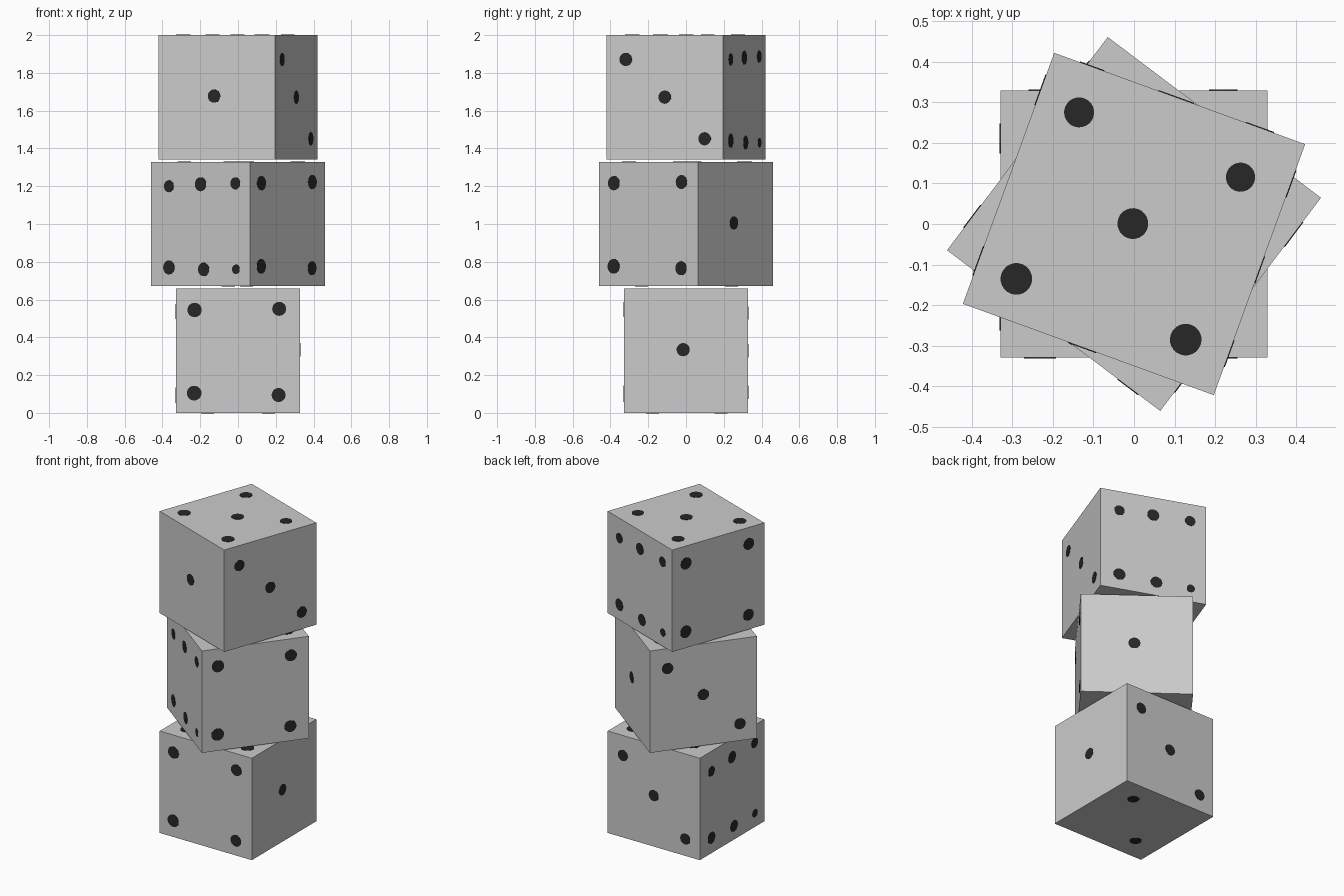
import bpy, bmesh, math
from mathutils import Matrix, Vector

if "Cube" in bpy.data.objects:
    bpy.data.objects.remove(bpy.data.objects["Cube"])

H = 0.3287          # half the edge of a die
PLATE = 0.002       # pip thickness above the face


def material(name, value):
    m = bpy.data.materials.new(name)
    m.diffuse_color = (value, value, value, 1)
    m.use_nodes = True
    m.node_tree.nodes["Principled BSDF"].inputs["Base Color"].default_value = m.diffuse_color
    return m


grey = material("light_grey", 0.6)
black = material("pip_black", 0.02)

# Each face: right vector, up vector, pips as (right, up, radius)
X, Y, Z = Vector((1, 0, 0)), Vector((0, 1, 0)), Vector((0, 0, 1))
FACES = [
    # front: one
    (X, Z, [(-.015, .006, .035)]),
    # right: three
    (Y, Z, [(-.22, .20, .035), (0, 0, .035), (.225, -.22, .035)]),
    # back: six
    (-X, Z, [(-.21, .20, .032), (0, .21, .037), (.23, .215, .032),
             (-.21, -.23, .037), (.02, -.24, .036), (.234, -.24, .025)]),
    # left: four
    (-Y, Z, [(-.23, .216, .038), (.218, .222, .037),
             (-.232, -.224, .039), (.215, -.234, .037)]),
    # top: five
    (X, Y, [(-.221, .212, .037), (.207, .198, .036), (-.003, 0, .038),
            (-.226, -.226, .039), (.217, -.224, .039)]),
    # bottom: two
    (X, -Y, [(.186, .161, .035), (-.178, -.162, .035)]),
]


def mesh_from(bm, name, mat):
    me = bpy.data.meshes.new(name)
    bm.to_mesh(me)
    bm.free()
    me.materials.append(mat)
    return me


# Die body
bm = bmesh.new()
bmesh.ops.create_cube(bm, size=2 * H)
body_mesh = mesh_from(bm, "die_body", grey)

# Pips: thin round plates half sunk into every face
bm = bmesh.new()
for right, up, pips in FACES:
    n = right.cross(up)
    rot = Matrix((right, up, n)).transposed().to_4x4()
    for u, v, r in pips:
        place = Matrix.Translation(right * u + up * v + n * H) @ rot
        bmesh.ops.create_cone(bm, cap_ends=True, segments=24, radius1=r,
                              radius2=r, depth=2 * PLATE, matrix=place)
pip_mesh = mesh_from(bm, "die_pips", black)

# Stack of three dice, each turned about the vertical
for name, z, angle in (("bottom", H, 90), ("middle", 1.0, 143), ("top", 2 - H, -20)):
    for part, me in (("die", body_mesh), ("pips", pip_mesh)):
        ob = bpy.data.objects.new(f"{name}_{part}", me)
        ob.location.z = z
        ob.rotation_euler.z = math.radians(angle)
        bpy.context.collection.objects.link(ob)
